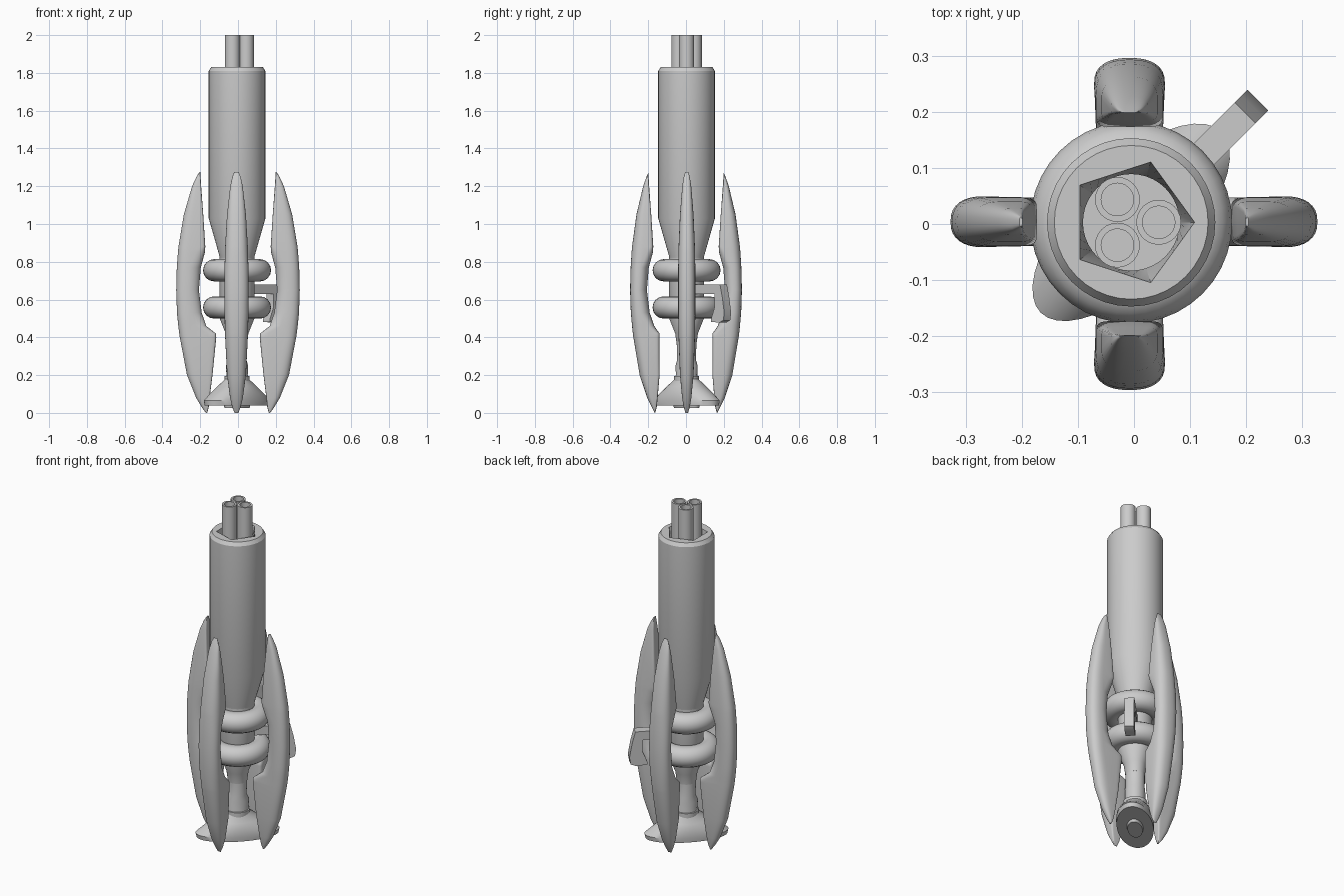
import bpy, bmesh
from math import sin, cos, pi, radians

if "Cube" in bpy.data.objects:
    bpy.data.objects.remove(bpy.data.objects["Cube"])

CX, CY = -0.005, 0.003          # axis of the turned parts


def finish(bm, name, angle=35):
    bmesh.ops.recalc_face_normals(bm, faces=bm.faces)
    me = bpy.data.meshes.new(name)
    bm.to_mesh(me)
    bm.free()
    ob = bpy.data.objects.new(name, me)
    bpy.context.collection.objects.link(ob)
    bpy.ops.object.select_all(action='DESELECT')
    ob.select_set(True)
    bpy.context.view_layer.objects.active = ob
    bpy.ops.object.shade_smooth_by_angle(angle=radians(angle))
    return ob


def loft(name, rings, closed=False, angle=35):
    """Skin a list of point rings; cap the ends or join last to first."""
    bm = bmesh.new()
    vs = [[bm.verts.new(p) for p in r] for r in rings]
    n = len(vs[0])
    pairs = list(zip(vs, vs[1:])) + ([(vs[-1], vs[0])] if closed else [])
    for a, b in pairs:
        for i in range(n):
            j = (i + 1) % n
            bm.faces.new((a[i], a[j], b[j], b[i]))
    if not closed:
        bm.faces.new(vs[0])
        bm.faces.new(vs[-1])
    return finish(bm, name, angle)


def ring(z, a, b=None, turn=0.0, n=40, x=CX, y=CY):
    """Ellipse ring, long axis turned by an angle."""
    b = a if b is None else b
    pts = []
    for i in range(n):
        t = 2 * pi * i / n
        u, v = a * cos(t), b * sin(t)
        pts.append((x + u * cos(turn) - v * sin(turn), y + u * sin(turn) + v * cos(turn), z))
    return pts


def pentagon(z, r, n=40):
    """Five-sided ring with the same point count as ring()."""
    pts = []
    for i in range(n):
        t = 2 * pi * i / n
        k = (t % (2 * pi / 5)) - pi / 5
        d = r * cos(pi / 5) / cos(k)
        pts.append((CX + d * cos(t), CY + d * sin(t), z))
    return pts


# Main housing with tapered foot and five-sided muzzle opening
loft("housing", [ring(0.80, 0.09), ring(0.83, 0.093), ring(1.03, 0.15), ring(1.81, 0.15),
                 ring(1.83, 0.137), pentagon(1.83, 0.113), ring(1.68, 0.086),
                 ring(1.25, 0.086)], angle=25)

# Three hollow barrels
for k in range(3):
    t = 2 * pi * k / 3
    x, y = CX + 0.049 * cos(t), CY + 0.047 * sin(t)
    loft(f"barrel_{k + 1}", [ring(z, r, n=24, x=x, y=y) for z, r in
                             ((1.24, 0.04), (2.0, 0.04), (2.0, 0.029), (1.24, 0.029))], closed=True)

# Neck between the housing and the lower grip
loft("neck", [ring(0.82, 0.092), ring(0.50, 0.092), ring(0.42, 0.06), ring(0.36, 0.052)])

# Two fat rings around the neck
for name, z in (("upper_ring", 0.755), ("lower_ring", 0.558)):
    loft(name, [ring(z + 0.059 * sin(2 * pi * i / 16), 0.121 + 0.059 * cos(2 * pi * i / 16))
                for i in range(16)], closed=True)

# Flared base, stretched along the diagonal
D = pi / 4
base = ((0.37, .052, .052), (0.28, .048, .052), (0.25, .062, .055), (0.20, .058, .055),
        (0.18, .066, .058), (0.14, .12, .085), (0.10, .18, .098), (0.065, .228, .1),
        (0.04, .222, .098))
loft("flared_base", [ring(z, a, b, D) for z, a, b in base])
loft("base_boss", [ring(0.045, 0.09, 0.045, D), ring(0.025, 0.085, 0.04, D)])
loft("collar", [ring(0.195, 0.05), ring(0.195, 0.066), ring(0.155, 0.066), ring(0.155, 0.05)], closed=True)

# Trigger lever, an extruded profile standing on the diagonal
prof = ((.08, .68), (.28, .68), (.298, .61), (.312, .53), (.305, .49), (.275, .478),
        (.215, .482), (.215, .5), (.24, .56), (.238, .63), (.08, .63))
loft("trigger", [[(r * cos(D) - s * sin(D), r * sin(D) + s * cos(D), z) for r, z in prof]
                 for s in (-0.026, 0.026)])

# Four curved outer fins: z, inner edge, outer edge, half width, inner flatness
FIN = ((1.275, .199, .204, .012, 3), (1.25, .198, .22, .022, 5), (1.20, .195, .243, .033, 8),
       (1.05, .184, .287, .050, 8), (0.88, .173, .315, .060, 8), (0.85, .175, .318, .061, 4),
       (0.77, .197, .324, .063, 2), (0.65, .207, .327, .063, 2), (0.53, .192, .323, .063, 2),
       (0.46, .168, .316, .062, 3), (0.42, .117, .311, .060, 8), (0.40, .115, .308, .060, 8),
       (0.20, .135, .270, .050, 8), (0.08, .150, .222, .034, 8), (0.03, .155, .192, .022, 5),
       (0.00, .163, .170, .010, 3))


def fin(name, axis, sign):
    rings, n = [], 32
    for z, i, o, w, flat in FIN:
        if axis == 'y':
            o -= 0.031 * w / 0.063
            i = max(i, 0.14)
        else:
            w *= 0.72
        c = max((i + o) / 2, o - 0.06)
        pts = []
        for k in range(n):
            t = 2 * pi * k / n
            ct, st = cos(t), sin(t)
            e = 2 / (2.4 if ct >= 0 else flat)
            d = abs(ct) ** e * ((o - c) if ct >= 0 else (i - c))
            s = abs(st) ** e * w * (1 if st >= 0 else -1)
            r = sign * (c + d)
            pts.append((r, s + 0.004, z) if axis == 'x' else (s - 0.008, r, z))
        rings.append(pts)
    loft(name, rings, angle=40)


for name, axis, sign in (("right_fin", 'x', 1), ("left_fin", 'x', -1),
                         ("back_fin", 'y', 1), ("front_fin", 'y', -1)):
    fin(name, axis, sign)
